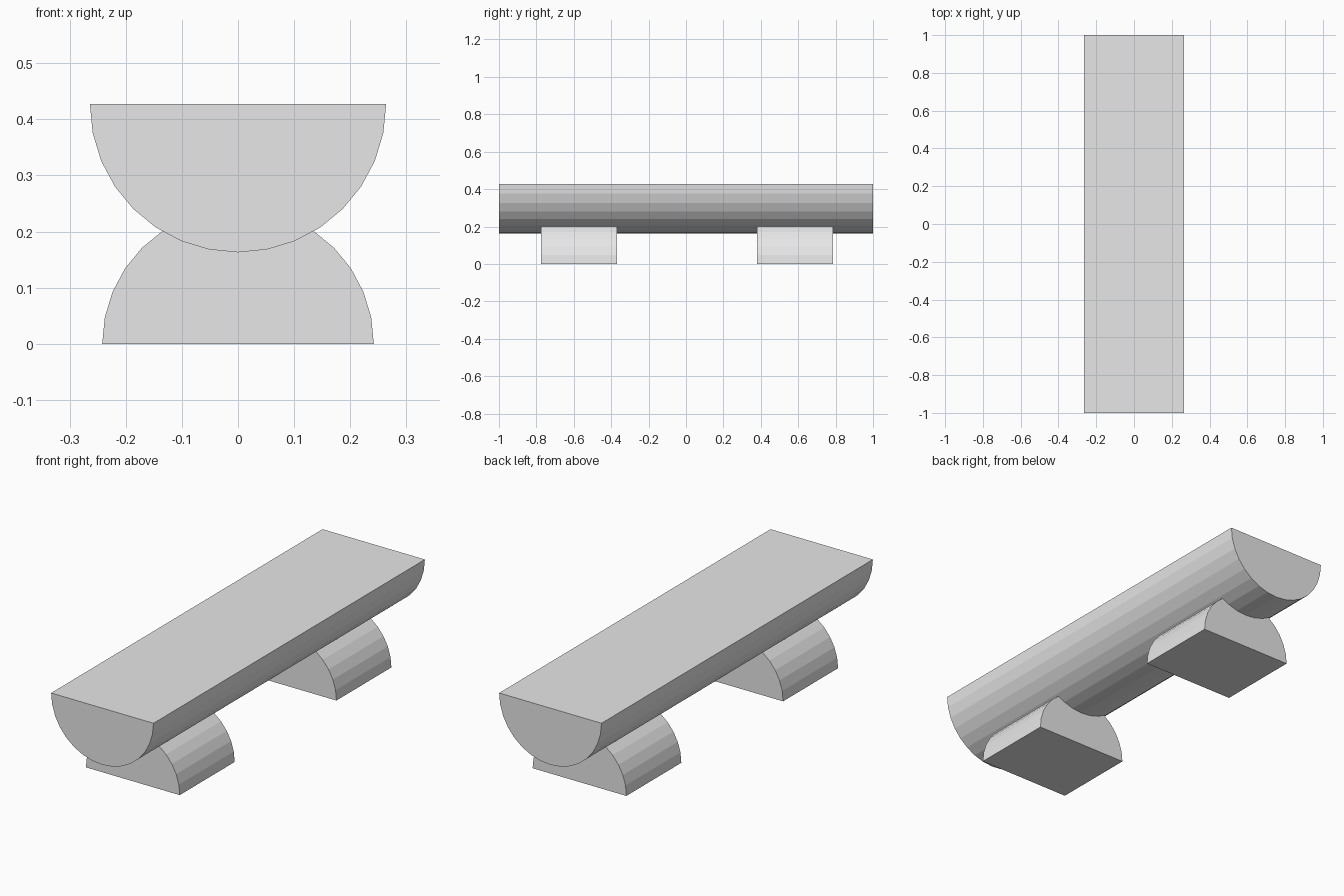
import bpy
import bmesh
import math

cube = bpy.data.objects.get("Cube")
if cube:
    bpy.data.objects.remove(cube, do_unlink=True)

GREY = (0.8, 0.8, 0.8, 1.0)
material = bpy.data.materials.new("plain grey")
material.use_nodes = True
material.diffuse_color = GREY
for node in material.node_tree.nodes:
    if node.type == 'BSDF_PRINCIPLED':
        node.inputs["Base Color"].default_value = GREY


def half_log(name, radius, flat_z, side, y_front, y_back, segments=16):
    """Half cylinder along y; side is 1 for a rounded top, -1 for a rounded underside."""
    bm = bmesh.new()
    angles = [math.pi * i / segments for i in range(segments + 1)]
    profile = bm.faces.new([
        bm.verts.new((radius * math.cos(a), y_front, flat_z + side * radius * math.sin(a)))
        for a in angles])
    extruded = bmesh.ops.extrude_face_region(bm, geom=[profile], use_keep_orig=True)
    moved = [v for v in extruded["geom"] if isinstance(v, bmesh.types.BMVert)]
    bmesh.ops.translate(bm, verts=moved, vec=(0, y_back - y_front, 0))
    bmesh.ops.recalc_face_normals(bm, faces=bm.faces)
    mesh = bpy.data.meshes.new(name)
    bm.to_mesh(mesh)
    bm.free()
    mesh.materials.append(material)
    obj = bpy.data.objects.new(name, mesh)
    bpy.context.collection.objects.link(obj)
    return obj


# Split log seat, flat side up
half_log("seat", 0.264, 0.427, -1, -1.0, 1.0)

# Two shorter split logs, flat side down, sunk into the seat
half_log("front_leg", 0.242, 0.0, 1, -0.775, -0.37)
half_log("back_leg", 0.242, 0.0, 1, 0.38, 0.785)
